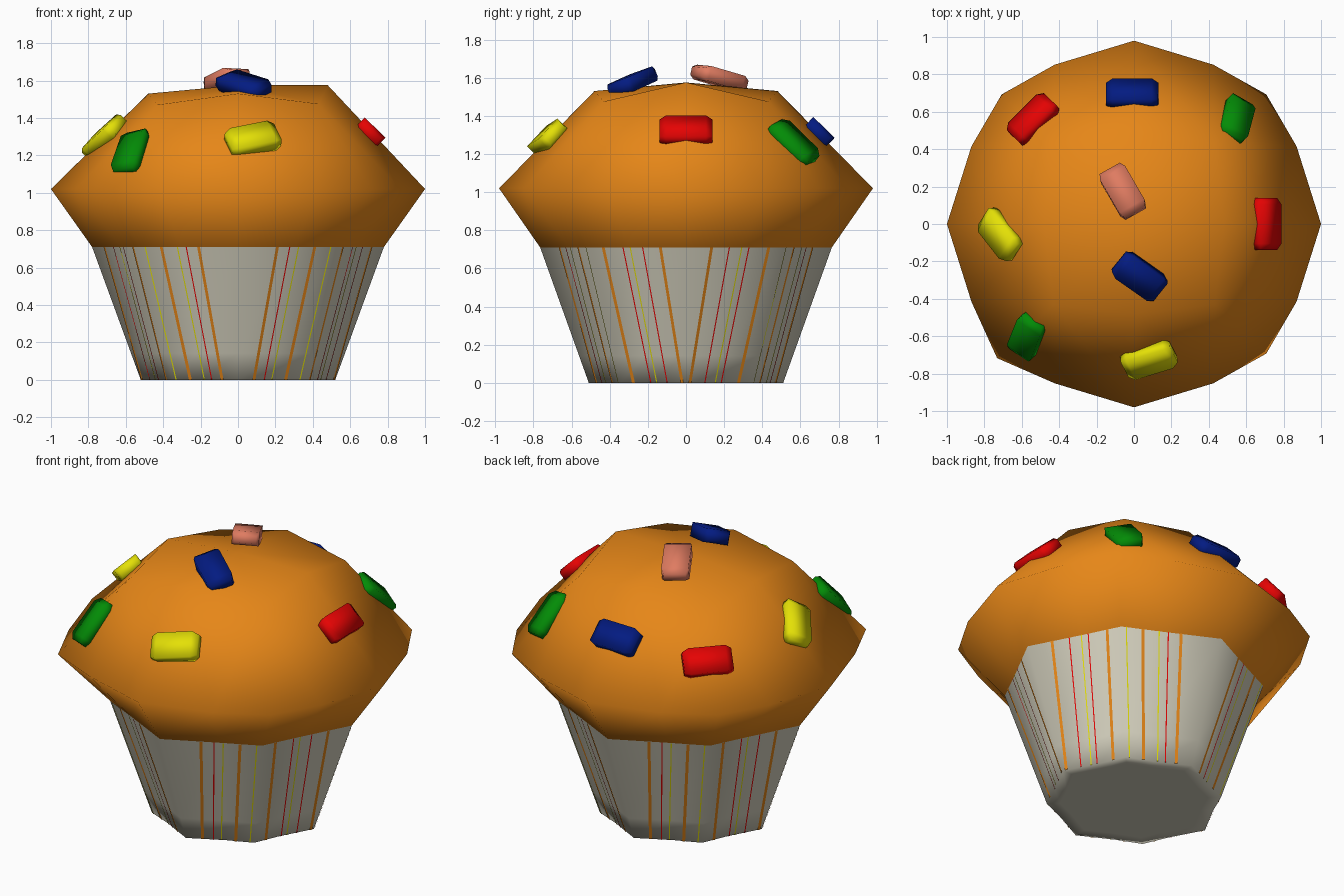
import bpy, bmesh, math
from mathutils import Vector, Matrix

if "Cube" in bpy.data.objects:
    bpy.data.objects.remove(bpy.data.objects["Cube"])


def mat(name, rgb):
    m = bpy.data.materials.new(name)
    m.diffuse_color = (*rgb, 1)
    m.use_nodes = True
    m.node_tree.nodes["Principled BSDF"].inputs["Base Color"].default_value = m.diffuse_color
    return m


ORANGE = mat("baked orange", (0.79, 0.24, 0.009))
PAPER = mat("paper grey", (0.64, 0.615, 0.5))
BLUE = mat("blue", (0.001, 0.011, 0.22))
RED = mat("red", (0.78, 0.001, 0.001))
GREEN = mat("green", (0.001, 0.26, 0.002))
YELLOW = mat("yellow", (0.78, 0.75, 0.002))
PINK = mat("pink", (0.74, 0.2, 0.12))


def finish(bm, name, material, smooth=True, fix=True):
    if fix:
        bmesh.ops.recalc_face_normals(bm, faces=bm.faces[:])
    me = bpy.data.meshes.new(name)
    bm.to_mesh(me)
    bm.free()
    for p in me.polygons:
        p.use_smooth = smooth
    me.materials.append(material)
    ob = bpy.data.objects.new(name, me)
    bpy.context.collection.objects.link(ob)
    return ob


# sixteen directions, with the odd ones pulled towards the diagonals
ANG = [math.radians(22.5 * k + (0, 3.5, 0, -3.5)[k % 4]) for k in range(16)]


def ring_points(r_axis, r_odd, r_diag, z):
    radii = (r_axis, r_odd, r_diag, r_odd)
    return [Vector((math.cos(a) * radii[k % 4], math.sin(a) * radii[k % 4] * 0.98, z))
            for k, a in enumerate(ANG)]


def bridge(bm, a, b):
    for k in range(len(a)):
        n = (k + 1) % len(a)
        bm.faces.new((a[k], a[n], b[n], b[k]))


BOT = ring_points(0.52, 0.46, 0.495, 0)
TOP = ring_points(0.78, 0.695, 0.735, 0.71)

# cake: quad-grid dome over a flared collar
bm = bmesh.new()
base = [bm.verts.new(p) for p in TOP]
rim_points = ring_points(1.0, 0.967, 1.0, 1.02)
rim_points[10] *= 1.035
rim_points[10].z = 1.02
rim = [bm.verts.new(p) for p in rim_points]
bridge(bm, base, rim)
inner = []
HEIGHTS = (1.575, 1.475, 1.53, 1.435, 1.53, 1.47, 1.53, 1.475)
for k, z in enumerate(HEIGHTS):
    r = 0.61 if k % 2 else 0.48
    a = k * math.pi / 4
    inner.append(bm.verts.new((r * math.cos(a), r * math.sin(a), z)))
centre = bm.verts.new((0, 0, 1.575))
for k in range(0, 8, 2):
    i0, i1, i2 = inner[k], inner[k + 1], inner[(k + 2) % 8]
    o = [rim[(2 * k + j) % 16] for j in range(5)]
    bm.faces.new((centre, i0, i1, i2))
    bm.faces.new((i0, o[0], o[1], i1))
    bm.faces.new((i1, o[1], o[2], o[3]))
    bm.faces.new((i1, o[3], o[4], i2))
finish(bm, "cake", ORANGE)

# paper cup: fluted tapering wall with a closed flat bottom
bm = bmesh.new()
levels = [[bm.verts.new(b.lerp(t, f)) for b, t in zip(BOT, TOP)] for f in (0, 0.2, 1)]
bridge(bm, levels[0], levels[1])
bridge(bm, levels[1], levels[2])
floor = [bm.verts.new(p * 0.85) for p in BOT]
bridge(bm, floor, levels[0])
bm.faces.new(floor[::-1])
finish(bm, "paper_cup", PAPER)


# thin streaks running straight down each diagonal side of the cup
def on_ring(ring, q, u):
    a = math.radians(45 + 90 * q)
    d, s = Vector((math.cos(a), math.sin(a), 0)), Vector((-math.sin(a), math.cos(a), 0))
    pts = [ring[(4 * q + j) % 16] for j in range(5)]
    for p, n in zip(pts, pts[1:]):
        if p.dot(s) <= u <= n.dot(s):
            return p.lerp(n, (u - p.dot(s)) / (n.dot(s) - p.dot(s))) + d * 0.004
    return (pts[0] if u < 0 else pts[4]) + d * 0.004


def streaks(name, material, offsets, half):
    bm = bmesh.new()
    for q in range(4):
        for u in offsets:
            u = u if q % 2 else -u
            low = u * 0.85
            quad = (on_ring(BOT, q, low - half), on_ring(BOT, q, low + half),
                    on_ring(TOP, q, u + half), on_ring(TOP, q, u - half))
            bm.faces.new([bm.verts.new(p) for p in quad])
    finish(bm, name, material, smooth=False, fix=False)


streaks("orange_streaks", ORANGE, (-0.32, -0.11, 0.09, 0.41), 0.008)
streaks("yellow_streaks", YELLOW, (-0.2, -0.02, 0.24), 0.003)
streaks("red_streaks", RED, (-0.25, 0.2, 0.31), 0.003)


# candy pieces: chunky bars with tapered ends, lying on the dome
def candy(name, material, x, y, z, deg):
    n = Vector((1.4 * x, 1.4 * y, 1)).normalized()
    d = Vector((math.cos(math.radians(deg)), math.sin(math.radians(deg)), 0))
    d.z = -(d.x * n.x + d.y * n.y) / n.z
    d.normalize()
    s = n.cross(d)
    m = Matrix((d, s, n)).transposed()
    bm = bmesh.new()
    loops = []
    for px, w, h in ((-0.14, 0.062, 0.022), (-0.105, 0.077, 0.04),
                     (0.105, 0.077, 0.04), (0.14, 0.062, 0.022)):
        loops.append([bm.verts.new(Vector((x, y, z)) + m @ Vector((px, w * a, h * b)))
                      for a, b in ((-1, -1), (1, -1), (1, 1), (-1, 1))])
    for a, b in zip(loops, loops[1:]):
        bridge(bm, a, b)
    bm.faces.new(loops[0][::-1])
    bm.faces.new(loops[-1])
    finish(bm, name, material)


for args in (("blue_candy_back", BLUE, -0.01, 0.695, 1.31, 0),
             ("green_candy_right", GREEN, 0.545, 0.56, 1.255, 75),
             ("red_candy_right", RED, 0.705, 0.0, 1.32, 90),
             ("yellow_candy_front", YELLOW, 0.08, -0.725, 1.285, 17),
             ("green_candy_left", GREEN, -0.57, -0.60, 1.215, 68),
             ("yellow_candy_left", YELLOW, -0.715, -0.055, 1.3, -52),
             ("red_candy_left", RED, -0.54, 0.56, 1.255, 45),
             ("pink_candy_top", PINK, -0.06, 0.175, 1.6, -60),
             ("blue_candy_top", BLUE, 0.03, -0.28, 1.575, -35)):
    candy(*args)
